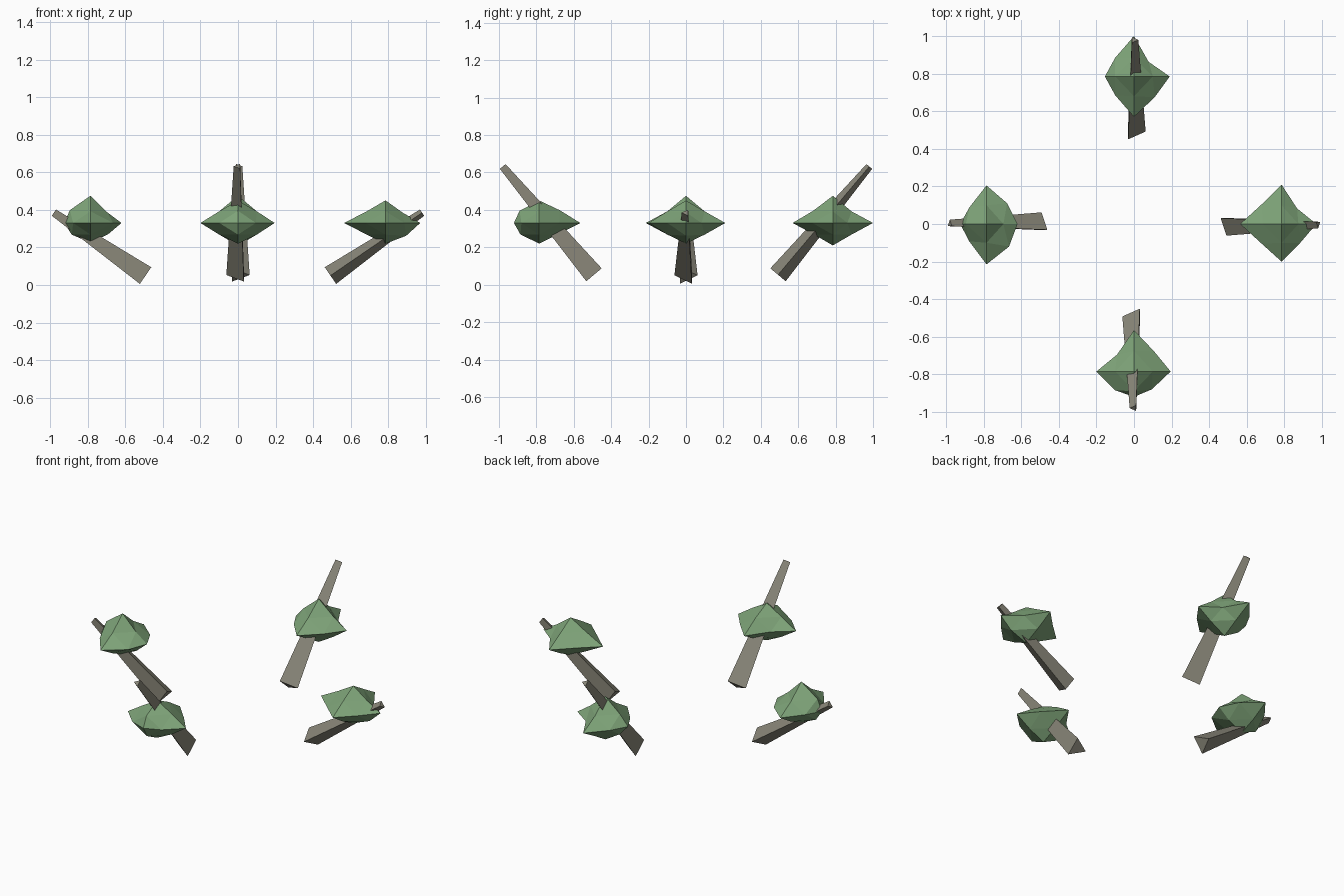
import bpy, bmesh, math
from mathutils import Vector
from itertools import product

if "Cube" in bpy.data.objects:
    bpy.data.objects.remove(bpy.data.objects["Cube"])


def material(name, color):
    m = bpy.data.materials.new(name)
    m.diffuse_color = (*color, 1)
    m.use_nodes = True
    m.node_tree.nodes["Principled BSDF"].inputs["Base Color"].default_value = m.diffuse_color
    return m


bark = material("bark", (0.25, 0.24, 0.19))
leaf = material("leaf", (0.21, 0.37, 0.19))


def make_object(name, bm, mat):
    bmesh.ops.recalc_face_normals(bm, faces=bm.faces)
    me = bpy.data.meshes.new(name)
    bm.to_mesh(me)
    bm.free()
    me.materials.append(mat)
    ob = bpy.data.objects.new(name, me)
    bpy.context.collection.objects.link(ob)


# Leaning three-sided tapered trunk, pointing outward
def trunk(name, angle, low, high):
    out = Vector((math.cos(angle), math.sin(angle), 0))
    up = Vector((0, 0, 1))
    side = Vector((out.y, -out.x, 0))
    a = out * 0.492 + up * low
    b = out * 0.980 + up * high
    across = (b - a).normalized().cross(side)
    bm = bmesh.new()
    rings = []
    for c, r in ((a, 0.062), (b, 0.023)):
        rings.append([bm.verts.new(c + r * (math.cos(t) * side + math.sin(t) * across))
                      for t in (i * math.tau / 3 for i in range(3))])
    for i in range(3):
        j = (i + 1) % 3
        bm.faces.new((rings[0][i], rings[0][j], rings[1][j], rings[1][i]))
    for r in rings:
        bm.faces.new(r)
    make_object(name, bm, bark)


# Foliage: once-divided octahedron with uneven corner and mid-edge reach
AXES = [(1, 0, 0), (-1, 0, 0), (0, 1, 0), (0, -1, 0), (0, 0, 1), (0, 0, -1)]
QUADS = [(1, 1), (-1, 1), (-1, -1), (1, -1)]
DIRS = (AXES + [(p, q, 0) for p, q in QUADS] + [(p, 0, q) for p, q in QUADS]
        + [(0, p, q) for p, q in QUADS])


def foliage(name, angle, reach):
    centre = Vector((0.785 * math.cos(angle), 0.785 * math.sin(angle), 0.33))
    bm = bmesh.new()
    v = {}
    for i, (d, r) in enumerate(zip(DIRS, reach)):
        squash = 1 if i < 6 else 0.62
        v[d] = bm.verts.new(centre + Vector((d[0] * r, d[1] * r, d[2] * r * squash)))
    for x, y, z in product((1, -1), repeat=3):
        X, Y, Z = v[(x, 0, 0)], v[(0, y, 0)], v[(0, 0, z)]
        xy, xz, yz = v[(x, y, 0)], v[(x, 0, z)], v[(0, y, z)]
        for f in ((X, xy, xz), (Y, yz, xy), (Z, xz, yz), (xy, yz, xz)):
            bm.faces.new(f)
    make_object(name, bm, leaf)


trees = {
    "right": (0, 0.050, 0.385,
              (.185, .22, .21, .20, .12, .11, .083, .105, .105, .10,
               .09, .10, .10, .11, .10, .10, .10, .10)),
    "back": (1, 0.053, 0.632,
             (.19, .155, .215, .215, .145, .12, .078, .10, .10, .11,
              .10, .10, .10, .10, .10, .105, .10, .10)),
    "left": (2, 0.050, 0.385,
             (.165, .14, .205, .215, .145, .105, .11, .09, .092, .12,
              .09, .11, .10, .095, .10, .10, .10, .10)),
    "front": (3, 0.053, 0.632,
              (.195, .20, .22, .135, .12, .11, .107, .09, .10, .095,
               .10, .10, .10, .10, .11, .105, .10, .10)),
}
for name, (k, low, high, reach) in trees.items():
    trunk(name + "_trunk", k * math.pi / 2, low, high)
    foliage(name + "_foliage", k * math.pi / 2, reach)
